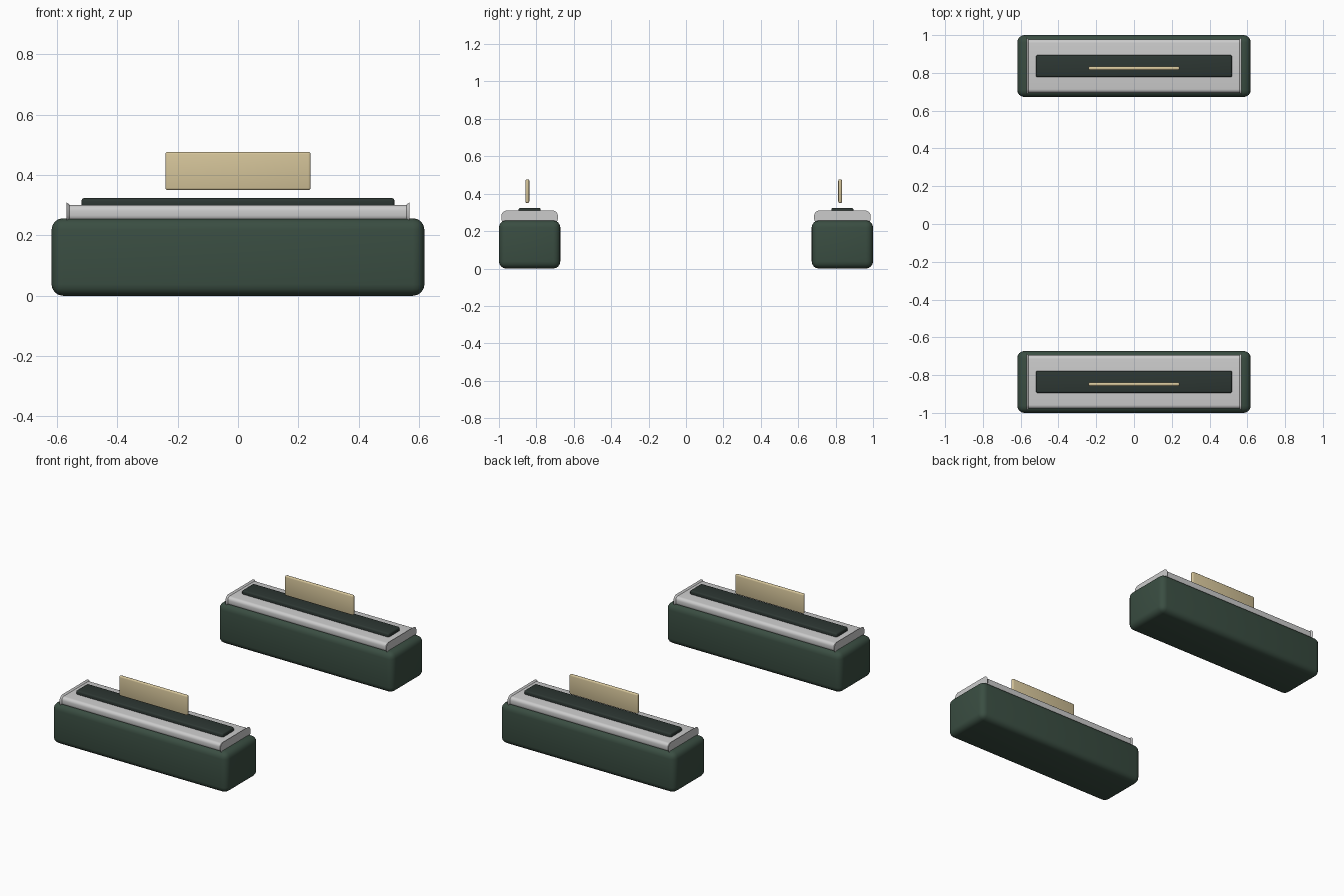
import bpy, bmesh, math

if "Cube" in bpy.data.objects:
    bpy.data.objects.remove(bpy.data.objects["Cube"])


def material(name, rgb):
    m = bpy.data.materials.new(name)
    m.diffuse_color = (*rgb, 1)
    m.use_nodes = True
    m.node_tree.nodes["Principled BSDF"].inputs["Base Color"].default_value = m.diffuse_color
    return m


GREEN = material("dark_green", (0.042, 0.075, 0.054))
DARK = material("slot_dark", (0.026, 0.038, 0.033))
METAL = material("pale_metal", (0.55, 0.57, 0.55))
CREAM = material("cream_card", (0.66, 0.55, 0.32))


def finish(name, bm, mat, angle):
    me = bpy.data.meshes.new(name)
    bmesh.ops.recalc_face_normals(bm, faces=bm.faces)
    bm.to_mesh(me)
    bm.free()
    ob = bpy.data.objects.new(name, me)
    bpy.context.collection.objects.link(ob)
    me.materials.append(mat)
    bpy.ops.object.select_all(action='DESELECT')
    ob.select_set(True)
    bpy.context.view_layer.objects.active = ob
    bpy.ops.object.shade_smooth_by_angle(angle=math.radians(angle))
    return ob


def rounded_box(name, half_x, half_y, z0, z1, y, radius, segments, mat):
    bm = bmesh.new()
    bmesh.ops.create_cube(bm, size=1)
    for v in bm.verts:
        v.co = (v.co.x * 2 * half_x, v.co.y * 2 * half_y + y,
                z0 + (v.co.z + 0.5) * (z1 - z0))
    bmesh.ops.bevel(bm, geom=bm.edges[:], offset=radius, segments=segments,
                    profile=0.5, affect='EDGES')
    return finish(name, bm, mat, 35)


def rounded_section(half_y, half_z, radius, steps=5):
    pts = []
    for k, (sy, sz) in enumerate([(1, 1), (-1, 1), (-1, -1), (1, -1)]):
        for i in range(steps + 1):
            a = math.pi / 2 * (k + i / steps)
            pts.append((sy * (half_y - radius) + radius * math.cos(a),
                        sz * (half_z - radius) + radius * math.sin(a)))
    return pts


def flared_plate(name, y, z, mat):
    # rounded section lofted along x, flaring into a thin lip at both ends
    bm = bmesh.new()
    rings = []
    for x, grow in [(-0.568, 0.009), (-0.558, 0), (0.558, 0), (0.568, 0.009)]:
        sec = rounded_section(0.142 + grow, 0.027 + grow, 0.020 + grow)
        rings.append([bm.verts.new((x, y + p, z + q)) for p, q in sec])
    n = len(rings[0])
    for a, b in zip(rings, rings[1:]):
        for i in range(n):
            j = (i + 1) % n
            bm.faces.new((a[i], a[j], b[j], b[i]))
    bm.faces.new(rings[0])
    bm.faces.new(rings[-1])
    return finish(name, bm, mat, 30)


# two identical units, one at the front and one at the back
for side, y in (("front", -0.836), ("back", 0.836)):
    # main block
    rounded_box(side + "_base", 0.618, 0.164, 0.0, 0.257, y, 0.038, 4, GREEN)
    # pale top plate with end lips
    flared_plate(side + "_top_plate", y, 0.274, METAL)
    # dark strip on the plate
    rounded_box(side + "_dark_strip", 0.519, 0.059, 0.29, 0.324, y, 0.010, 3, DARK)
    # upright card hovering above the strip
    rounded_box(side + "_card", 0.241, 0.010, 0.35, 0.477, y - 0.012, 0.008, 3, CREAM)
